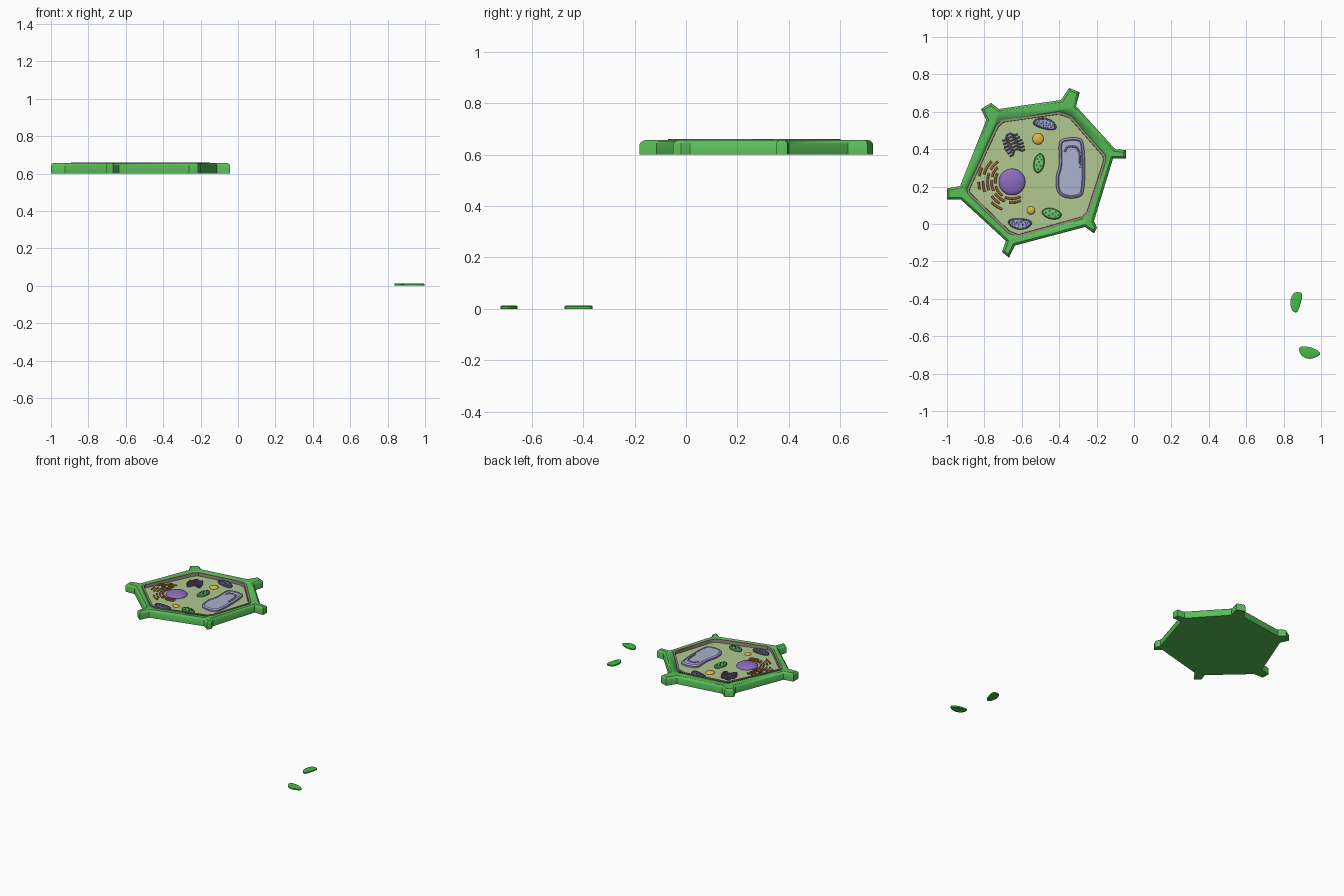
import bpy, bmesh, math
from mathutils import Vector

if "Cube" in bpy.data.objects:
    bpy.data.objects.remove(bpy.data.objects["Cube"])

FLOOR = 0.636


def mat(name, r, g, b):
    m = bpy.data.materials.new(name)
    m.diffuse_color = (r, g, b, 1)
    m.use_nodes = True
    m.node_tree.nodes["Principled BSDF"].inputs["Base Color"].default_value = m.diffuse_color
    return m


WALL = mat("wall green", 0.10, 0.52, 0.10)
TAN = mat("membrane", 0.30, 0.27, 0.20)
CYTO = mat("cytoplasm", 0.44, 0.58, 0.28)
PURPLE = mat("nucleus purple", 0.26, 0.15, 0.52)
LILAC = mat("vacuole rim", 0.34, 0.30, 0.60)
PALE = mat("vacuole fill", 0.40, 0.45, 0.62)
NAVY = mat("mitochondrion rim", 0.14, 0.16, 0.36)
BLUE = mat("mitochondrion fill", 0.32, 0.36, 0.60)
LEAF = mat("chloroplast", 0.20, 0.55, 0.17)
DARK = mat("granum", 0.03, 0.20, 0.04)
GOLD = mat("droplet", 0.75, 0.47, 0.06)
RUST = mat("reticulum", 0.48, 0.16, 0.05)
PLUM = mat("golgi", 0.17, 0.11, 0.25)
LOOSE = mat("loose green", 0.06, 0.50, 0.06)


def smooth(ob, angle=35):
    bpy.ops.object.select_all(action='DESELECT')
    bpy.context.view_layer.objects.active = ob
    ob.select_set(True)
    bpy.ops.object.shade_smooth_by_angle(angle=math.radians(angle))


def slab(name, pts, z0, z1, steps, mats):
    """Extruded outline; the top is stepped by (inset, rise); last face gets the last material."""
    bm = bmesh.new()
    f = bm.faces.new([bm.verts.new((x, y, z0)) for x, y in pts])
    f.normal_update()
    if f.normal.z < 0:
        f.normal_flip()
    r = bmesh.ops.extrude_face_region(bm, geom=[f], use_keep_orig=True)
    top = [g for g in r['geom'] if isinstance(g, bmesh.types.BMFace)][0]
    for v in top.verts:
        v.co.z = z1
    f.normal_flip()
    bm.normal_update()
    if top.normal.z < 0:
        top.normal_flip()
    for t, h in steps:
        bmesh.ops.inset_region(bm, faces=[top], thickness=t, depth=0, use_even_offset=True)
        for v in top.verts:
            v.co.z += h
    top.material_index = len(mats) - 1
    bmesh.ops.recalc_face_normals(bm, faces=bm.faces[:])
    me = bpy.data.meshes.new(name)
    bm.to_mesh(me)
    bm.free()
    for m in mats:
        me.materials.append(m)
    ob = bpy.data.objects.new(name, me)
    bpy.context.collection.objects.link(ob)
    smooth(ob)
    return ob


def rounded(pts, n=4):
    """Closed Catmull-Rom through the points."""
    p = [Vector(q) for q in pts]
    out = []
    for i in range(len(p)):
        a, b, c, d = (p[(i + k - 1) % len(p)] for k in range(4))
        for j in range(n):
            t = j / n
            out.append(tuple(0.5 * (2 * b + (c - a) * t + (2 * a - 5 * b + 4 * c - d) * t * t
                                    + (3 * b - a - 3 * c + d) * t ** 3)))
    return out


def place(pts, c, deg):
    """Rotate local points and move them to c."""
    s, k = math.sin(math.radians(deg)), math.cos(math.radians(deg))
    return [(c[0] + x * k - y * s, c[1] + x * s + y * k) for x, y in pts]


def ellipse(a, b, n=24, bend=0.0):
    return [(a * math.cos(t), b * math.sin(t) - bend * math.cos(t) ** 2)
            for t in (2 * math.pi * i / n for i in range(n))]


def strips(name, paths, z, radius, m):
    """Several round strips in one curve object."""
    cu = bpy.data.curves.new(name, 'CURVE')
    cu.dimensions = '3D'
    cu.bevel_depth = radius
    cu.bevel_resolution = 1
    cu.use_fill_caps = True
    for path in paths:
        sp = cu.splines.new('POLY')
        sp.points.add(len(path) - 1)
        for q, (x, y) in zip(sp.points, path):
            q.co = (x, y, z, 1)
    cu.materials.append(m)
    ob = bpy.data.objects.new(name, cu)
    bpy.context.collection.objects.link(ob)


def dome(name, c, r, h, m):
    bpy.ops.mesh.primitive_uv_sphere_add(segments=32, ring_count=16, location=(*c, FLOOR))
    ob = bpy.context.object
    ob.name = name
    ob.scale = (r, r, h)
    ob.data.materials.append(m)
    smooth(ob)


# cell wall: six-sided tray with corner stubs
outer = [(-1.0, .19), (-1.0, .13), (-.925, .13), (-.685, -.09), (-.705, -.15), (-.668, -.18),
         (-.636, -.115), (-.262, -.016), (-.214, -.05), (-.198, -.02), (-.214, .016),
         (-.112, .35), (-.043, .35), (-.043, .395), (-.10, .40), (-.31, .63), (-.29, .705),
         (-.348, .727), (-.39, .663), (-.722, .615), (-.765, .647), (-.818, .615),
         (-.79, .556), (-.93, .203)]
inner = [(-.706, .556), (-.40, .60), (-.337, .578), (-.155, .37), (-.15, .337), (-.24, .06),
         (-.273, .027), (-.62, -.07), (-.674, -.048), (-.888, .16), (-.893, .187), (-.738, .524)]
wall = slab("cell_wall", outer, 0.6, 0.642, [(.004, .008), (.008, .006)], [WALL])
cutter = slab("wall_cutter", inner, 0.62, 0.7, [], [WALL])
cutter.hide_render = True
cutter.hide_set(True)
mod = wall.modifiers.new("cavity", 'BOOLEAN')
mod.object = cutter
mod.operation = 'DIFFERENCE'
mod.solver = 'EXACT'

# membrane lip with the cytoplasm floor
slab("membrane_and_cytoplasm", inner, 0.618, 0.66, [(.013, 0), (.001, FLOOR - .66)], [TAN, CYTO])

# nucleus and droplets
dome("nucleus", (-.652, .225), .071, .024, PURPLE)
dome("large_droplet", (-.513, .455), .03, .013, GOLD)
dome("small_droplet", (-.551, .073), .022, .011, GOLD)

# vacuole with raised rim and highlight
vac = rounded([(-.40, .435), (-.355, .46), (-.30, .46), (-.272, .435), (-.262, .32), (-.267, .19),
               (-.29, .145), (-.365, .14), (-.41, .175), (-.417, .25), (-.40, .32)])
slab("vacuole", vac, FLOOR - .01, 0.647, [(.005, .006), (.006, .002), (.005, -.004)], [LILAC, PALE])
strips("vacuole_highlight", [[(-.37, .385), (-.36, .41), (-.335, .416), (-.305, .41),
                              (-.29, .38), (-.287, .30)]], 0.651, .005, LILAC)

# mitochondria with folded cristae
for i, (c, ang, flip) in enumerate([((-.475, .537), -14, 1), ((-.61, .0), -3, -1)], 1):
    shape = [(x, y * 1.0) for x, y in ellipse(.064, .030, bend=.008 * flip)]
    slab(f"mitochondrion_{i}", place(shape, c, ang), FLOOR - .01, 0.644,
         [(.003, .004), (.005, 0), (.001, -.003)], [NAVY, BLUE])
    zig = [(-.045 + .01 * k, (.013 if k % 2 else -.013) - .004 * flip) for k in range(10)]
    strips(f"cristae_{i}", [place(zig, c, ang)], 0.646, .0025, NAVY)

# chloroplasts with grana
for i, (c, ang) in enumerate([((-.508, .325), 80), ((-.44, .055), -12)], 1):
    slab(f"chloroplast_{i}", place(ellipse(.053, .029), c, ang), FLOOR - .01, 0.642,
         [(.003, .005), (.005, .003)], [DARK, LEAF, LEAF][0:2])
    for j, q in enumerate([(-.033, 0), (-.014, .011), (-.012, -.011), (.006, .001),
                           (.02, .012), (.022, -.01), (.037, .001)], 1):
        slab(f"granum_{i}_{j}", place(ellipse(.006, .006, 8), place([q], c, ang)[0], 0),
             0.645, 0.653, [], [DARK])

# reticulum: broken arcs round the nucleus
arcs = []
for r, spans in [(.09, [(150, 185), (195, 235), (245, 300)]),
                 (.11, [(135, 165), (175, 205), (215, 250), (262, 295)]),
                 (.132, [(125, 150), (160, 200), (215, 240)]),
                 (.155, [(135, 165), (178, 200), (225, 250)]),
                 (.178, [(155, 170), (180, 193)])]:
    for a, b in spans:
        arcs.append([(-.652 + r * math.cos(math.radians(a + (b - a) * k / 5)),
                      .225 + r * math.sin(math.radians(a + (b - a) * k / 5))) for k in range(6)])
strips("reticulum", arcs, FLOOR + .005, .006, RUST)

# golgi: stack of bent strips
stack = []
for k in range(6):
    w = .055 - .004 * abs(k - 2.5)
    stack.append(place([(w * t, -.045 + .018 * k + .014 * math.cos(4 * t)) for t in
                        (-1, -.6, -.2, .2, .6, 1)], (-.647, .43), 25))
strips("golgi", stack, FLOOR + .004, .005, PLUM)

# two loose chloroplast plates on the ground
loose = [[(.877, -.364), (.898, -.374), (.893, -.417), (.872, -.471), (.845, -.46), (.836, -.417), (.85, -.374)],
         [(.893, -.656), (.947, -.66), (.992, -.685), (.988, -.704), (.941, -.721), (.90, -.706), (.883, -.675)]]
for i, pts in enumerate(loose, 1):
    slab(f"loose_chloroplast_{i}", rounded(pts, 3), 0.003 * 0, 0.010, [(.004, .002), (.006, .001)], [LOOSE])
